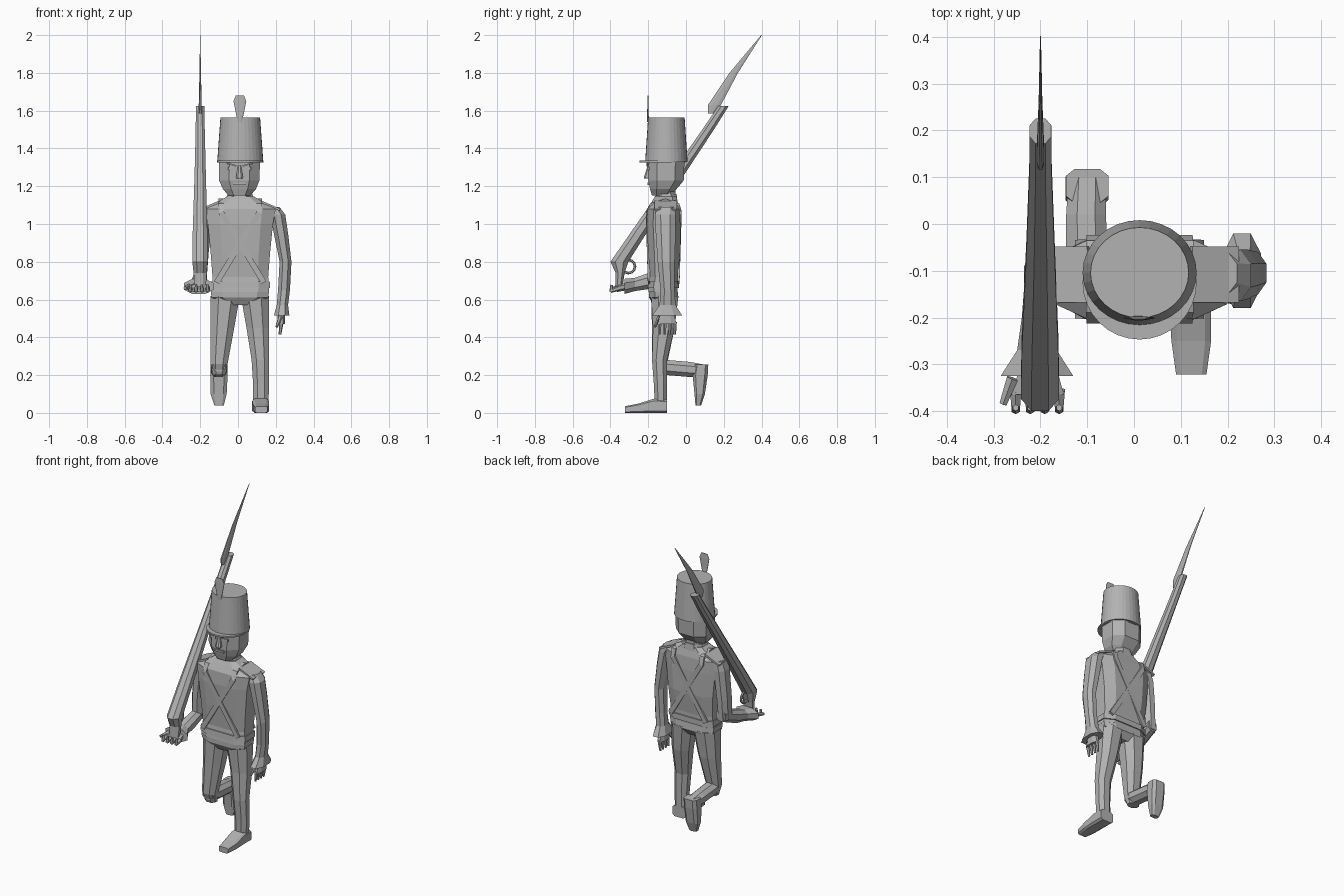
import bpy, bmesh, math
from mathutils import Vector

default = bpy.data.objects.get("Cube")
if default:
    bpy.data.objects.remove(default, do_unlink=True)

grey = bpy.data.materials.new("plain grey")
grey.use_nodes = True
grey.diffuse_color = (0.45, 0.45, 0.45, 1)
grey.node_tree.nodes["Principled BSDF"].inputs["Base Color"].default_value = grey.diffuse_color


def finish(name, bm):
    """Turn a bmesh into a flat-shaded object."""
    bmesh.ops.recalc_face_normals(bm, faces=bm.faces)
    mesh = bpy.data.meshes.new(name)
    bm.to_mesh(mesh)
    bm.free()
    mesh.materials.append(grey)
    obj = bpy.data.objects.new(name, mesh)
    bpy.context.collection.objects.link(obj)
    return obj


def loft(name, stations, axis="z", corner=0.45):
    """Skin chamfered-box sections: (position, low u, high u, low v, high v)."""
    c = corner
    shape = [(1, -c), (1, c), (c, 1), (-c, 1), (-1, c), (-1, -c), (-c, -1), (c, -1)]
    bm = bmesh.new()
    rings = []
    for t, u0, u1, v0, v1 in stations:
        ring = []
        for a, b in shape:
            u = (u0 + u1) / 2 + a * (u1 - u0) / 2
            v = (v0 + v1) / 2 + b * (v1 - v0) / 2
            ring.append(bm.verts.new((u, v, t) if axis == "z" else (u, t, v)))
        rings.append(ring)
    for low, high in zip(rings, rings[1:]):
        for i in range(len(shape)):
            j = (i + 1) % len(shape)
            bm.faces.new((low[i], low[j], high[j], high[i]))
    bm.faces.new(rings[0])
    bm.faces.new(rings[-1])
    return finish(name, bm)


def rod(name, start, end, r1, r2, sides=6):
    """Tapered rod between two points."""
    start, end = Vector(start), Vector(end)
    bm = bmesh.new()
    bmesh.ops.create_cone(bm, cap_ends=True, segments=sides, radius1=r1, radius2=r2,
                          depth=(end - start).length)
    obj = finish(name, bm)
    obj.location = (start + end) / 2
    obj.rotation_euler = (end - start).to_track_quat("Z", "Y").to_euler()
    return obj


def band(name, points, facing, width=0.03, thick=0.012):
    """Flat strap along a line of points, lying against a surface."""
    bm = bmesh.new()
    rings = []
    path = [Vector(p) for p in points]
    for i, p in enumerate(path):
        along = (path[min(i + 1, len(path) - 1)] - path[max(i - 1, 0)]).normalized()
        out = Vector(facing[i]).normalized()
        side = along.cross(out).normalized() * width / 2
        out = out * thick / 2
        rings.append([bm.verts.new(p + q) for q in (side + out, out - side, -side - out, side - out)])
    for a, b in zip(rings, rings[1:]):
        for i in range(4):
            j = (i + 1) % 4
            bm.faces.new((a[i], a[j], b[j], b[i]))
    bm.faces.new(rings[0])
    bm.faces.new(rings[-1])
    return finish(name, bm)


def drum(name, centre, r1, r2, depth, squash, sides=32):
    """Round drum, optionally flattened along y."""
    bm = bmesh.new()
    bmesh.ops.create_cone(bm, cap_ends=True, segments=sides, radius1=r1, radius2=r2, depth=depth)
    bmesh.ops.scale(bm, verts=bm.verts, vec=(1, squash, 1))
    bmesh.ops.translate(bm, verts=bm.verts, vec=centre)
    return finish(name, bm)


# Torso, belt and hips
loft("coat", [(.64, -.14, .165, -.2, -.045), (.72, -.135, .16, -.19, -.045),
              (.85, -.145, .17, -.2, -.03), (1.0, -.16, .185, -.208, -.03),
              (1.08, -.17, .2, -.203, -.035), (1.12, -.1, .13, -.18, -.045),
              (1.145, -.06, .085, -.165, -.05)], corner=.62)
loft("waist_belt", [(.66, -.145, .17, -.203, -.038), (.695, -.143, .168, -.2, -.038)], corner=.62)
loft("hips", [(.57, -.05, .07, -.17, -.07), (.61, -.14, .16, -.195, -.04),
              (.65, -.145, .165, -.195, -.045)], corner=.6)
loft("collar", [(1.12, -.07, .09, -.17, -.045), (1.16, -.055, .075, -.16, -.05)])

# Crossed straps running over each shoulder
for name, s in (("right_strap", -1), ("left_strap", 1)):
    shoulder, waist = .012 + s * .1, .012 - s * .125
    band(name, [(waist, -.196, .69), (shoulder, -.207, 1.06), (shoulder, -.185, 1.105),
                (shoulder, -.11, 1.128), (shoulder, -.04, 1.105), (shoulder, -.029, 1.06),
                (waist, -.04, .69)],
         [(0, -1, 0), (0, -1, 0), (0, -1, 1), (0, 0, 1), (0, 1, 1), (0, 1, 0), (0, 1, 0)])
    # Shoulder wing
    band(name.replace("strap", "shoulder_wing"),
         [(.012 + s * .11, -.108, 1.118), (.012 + s * .21, -.108, 1.075)],
         [(s, 0, 2), (s, 0, 2)], width=.12)

# Neck, head and face
loft("neck", [(1.11, -.05, .07, -.155, -.055), (1.2, -.05, .07, -.155, -.055)])
loft("head", [(1.15, -.05, .065, -.18, -.08), (1.185, -.08, .095, -.19, -.05),
              (1.23, -.1, .113, -.2, -.012), (1.34, -.1, .117, -.2, -.008)], corner=.5)
loft("nose", [(1.24, -.008, .024, -.222, -.19), (1.25, -.01, .026, -.222, -.19),
              (1.31, 0, .016, -.202, -.19)])
band("mouth", [(-.025, -.198, 1.213), (.04, -.198, 1.213)], [(0, -1, 0)] * 2, width=.012)
for name, x in (("right", -.034), ("left", .05)):
    band(name + "_eye", [(x - .02, -.2, 1.295), (x + .02, -.2, 1.295)], [(0, -1, 0)] * 2, width=.016)
    tilt = .008 if x > 0 else -.008
    band(name + "_brow", [(x - .025, -.202, 1.315 - tilt), (x + .025, -.202, 1.315 + tilt)],
         [(0, -1, 0)] * 2, width=.008)

# Tall hat with visor and plume
drum("hat", (.012, -.104, 1.447), .122, .105, .235, .92)
drum("hat_visor", (.012, -.125, 1.331), .122, .122, .01, 1)
loft("plume", [(1.54, 0, .02, -.206, -.194), (1.58, -.01, .03, -.206, -.198),
               (1.65, -.024, .044, -.204, -.198), (1.68, -.012, .032, -.203, -.199)])

# Standing left leg
loft("left_leg", [(.62, .015, .163, -.185, -.04), (.45, .045, .165, -.175, -.06),
                  (.28, .072, .165, -.18, -.1), (.15, .08, .165, -.17, -.1),
                  (.03, .08, .16, -.165, -.1)])
loft("left_shoe", [(-.1, .075, .165, 0, .07), (-.17, .075, .165, 0, .075),
                   (-.25, .08, .165, 0, .05), (-.322, .09, .155, 0, .035)], "y", .7)

# Raised right leg, bent at the knee
loft("right_thigh", [(.62, -.145, .01, -.185, -.04), (.45, -.145, -.02, -.18, -.06),
                     (.26, -.145, -.055, -.178, -.1), (.2, -.135, -.065, -.155, -.1)])
loft("right_shin", [(-.165, -.135, -.065, .22, .29), (-.1, -.145, -.055, .2, .28),
                    (.02, -.145, -.06, .19, .27), (.1, -.14, -.06, .19, .255)], "y")
loft("right_shoe", [(.255, -.145, -.055, .045, .118), (.2, -.147, -.055, .035, .115),
                    (.1, -.145, -.06, .045, .1), (.04, -.125, -.075, .05, .08)], corner=.6)

# Left arm hanging straight
loft("left_arm", [(1.09, .15, .22, -.15, -.06), (1.05, .17, .25, -.165, -.055),
                  (.95, .19, .265, -.16, -.055), (.8, .22, .283, -.15, -.06),
                  (.65, .212, .275, -.135, -.06), (.57, .205, .265, -.14, -.055),
                  (.515, .19, .272, -.18, -.02)])
loft("left_hand", [(.53, .21, .25, -.135, -.065), (.47, .208, .25, -.15, -.05)])

# Right arm bent forward to carry the musket
loft("right_upper_arm", [(1.09, -.195, -.125, -.15, -.06), (1.03, -.215, -.135, -.165, -.055),
                         (.85, -.232, -.155, -.16, -.06), (.72, -.235, -.165, -.155, -.065)])
loft("right_forearm", [(-.07, -.23, -.165, .71, .78), (-.2, -.24, -.165, .655, .74),
                       (-.27, -.25, -.165, .645, .715), (-.325, -.285, -.13, .63, .71)], "y")
loft("right_hand", [(-.31, -.245, -.165, .65, .69), (-.365, -.262, -.15, .64, .68)], "y")

# Fingers and thumbs
for i in range(4):
    y = -.14 + i * .027
    rod("left_finger", (.23, y, .48), (.222, y, .415), .012, .007)
    x = -.253 + i * .031
    rod("right_finger", (x, -.355, .66), (x, -.4, .645), .014, .01)
    rod("right_fingertip", (x, -.397, .642), (x, -.393, .678), .01, .007)
rod("left_thumb", (.225, -.14, .51), (.205, -.165, .455), .012, .007)
rod("right_thumb", (-.26, -.33, .67), (-.28, -.385, .66), .014, .009)

# Musket leaning back over the shoulder
loft("musket", [(.67, -.23, -.17, -.375, -.335), (.74, -.235, -.165, -.372, -.325),
                (.8, -.242, -.16, -.4, -.305), (.95, -.24, -.162, -.296, -.21),
                (1.26, -.23, -.17, -.08, -.01), (1.5, -.224, -.176, .086, .148),
                (1.625, -.223, -.177, .172, .226)])
bpy.ops.mesh.primitive_torus_add(location=(-.2, -.305, .775), rotation=(0, math.pi / 2, 0),
                                 major_radius=.035, minor_radius=.007,
                                 major_segments=12, minor_segments=6)
guard = bpy.context.object
guard.name = "trigger_guard"
guard.data.materials.append(grey)
loft("bayonet", [(1.585, -.207, -.193, .116, .145), (1.63, -.208, -.192, .116, .185),
                 (1.8, -.204, -.196, .23, .275), (2.0, -.201, -.199, .398, .402)])
